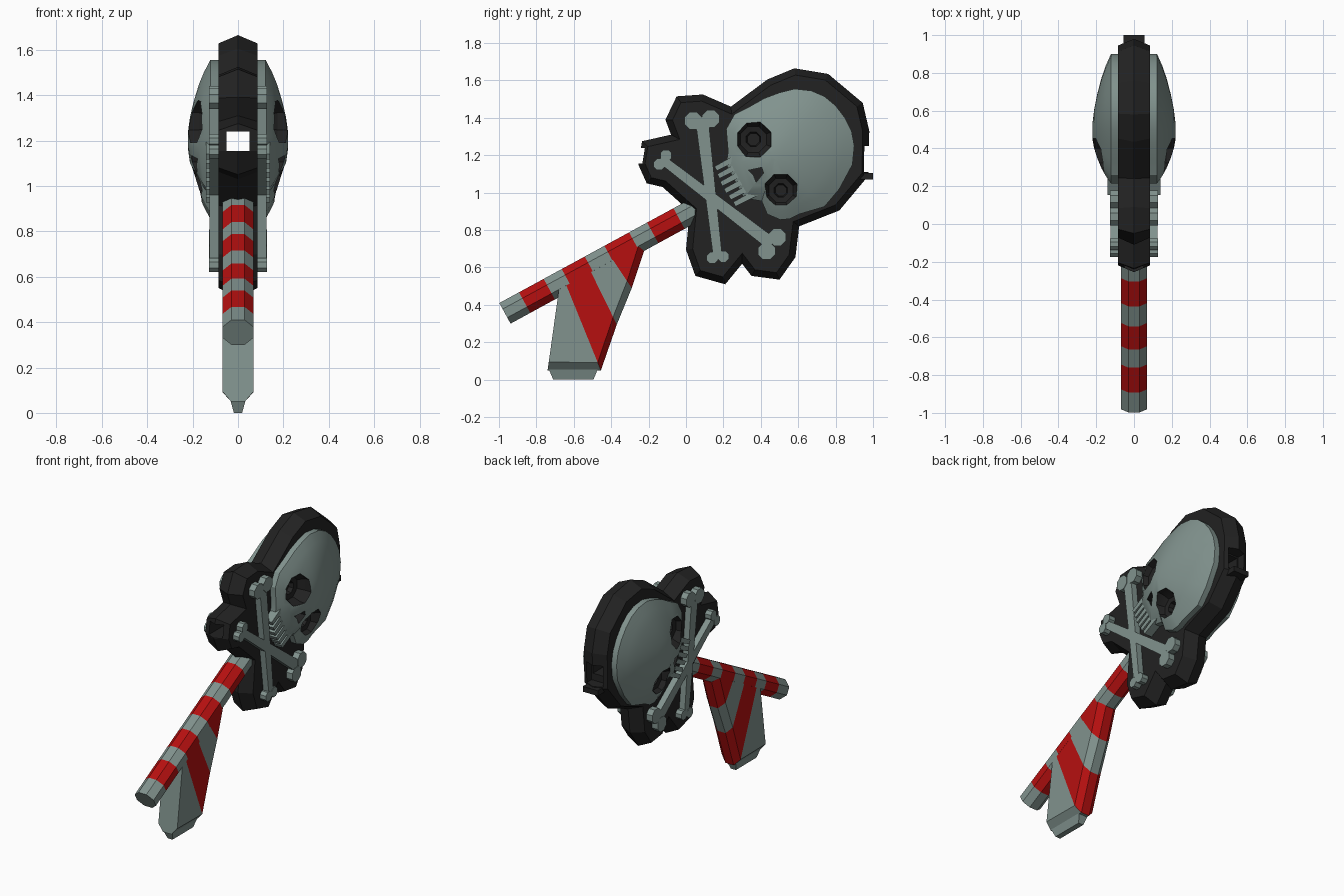
import bpy, bmesh, math
from mathutils import Vector

cube = bpy.data.objects.get("Cube")
if cube:
    bpy.data.objects.remove(cube, do_unlink=True)


def material(name, rgb):
    m = bpy.data.materials.new(name)
    m.use_nodes = True
    m.diffuse_color = (*rgb, 1)
    m.node_tree.nodes["Principled BSDF"].inputs["Base Color"].default_value = (*rgb, 1)
    return m


bone_grey = material("bone grey", (0.22, 0.29, 0.27))
black = material("black", (0.016, 0.016, 0.016))
red = material("red", (0.47, 0.005, 0.005))


def loft(bm, rings, mats=None, cap=0):
    """Skin a row of equal-sized point rings and close both ends."""
    vs = [[bm.verts.new(p) for p in r] for r in rings]
    n = len(vs[0])
    for k in range(len(vs) - 1):
        for i in range(n):
            j = (i + 1) % n
            f = bm.faces.new((vs[k][i], vs[k][j], vs[k + 1][j], vs[k + 1][i]))
            f.material_index = mats[k] if mats else cap
    for k, end in ((0, vs[0][::-1]), (-1, vs[-1])):
        bm.faces.new(end).material_index = mats[k] if mats else cap


def side(points, x):
    return [(x, p[0], p[1]) for p in points]


def ngon(c, r, n=8, turn=0.5):
    return [(c[0] + r * math.cos((i + turn) * math.tau / n),
             c[1] + r * math.sin((i + turn) * math.tau / n)) for i in range(n)]


def offset(points, d):
    """Mitred inward offset of a clockwise outline."""
    out = []
    for i, p in enumerate(points):
        p, a, b = Vector(p), Vector(points[i - 1]), Vector(points[(i + 1) % len(points)])
        d1, d2 = (p - a).normalized(), (b - p).normalized()
        n1, n2 = Vector((d1.y, -d1.x)), Vector((d2.y, -d2.x))
        out.append(p + (n1 + n2) * d / max(1 + n1.dot(n2), 0.4))
    return out


def finish(name, bm, mats, mirror=False):
    bmesh.ops.recalc_face_normals(bm, faces=bm.faces)
    me = bpy.data.meshes.new(name)
    bm.to_mesh(me)
    bm.free()
    ob = bpy.data.objects.new(name, me)
    bpy.context.collection.objects.link(ob)
    for m in mats:
        me.materials.append(m)
    if mirror:
        ob.modifiers.new("Mirror", "MIRROR").use_mirror_merge = False
    return ob


def cut(ob, cutter):
    mod = ob.modifiers.new("Cut", "BOOLEAN")
    mod.operation, mod.solver, mod.object = "DIFFERENCE", "EXACT", cutter
    bpy.context.view_layer.objects.active = ob
    bpy.ops.object.modifier_apply(modifier=mod.name)
    bpy.data.objects.remove(cutter, do_unlink=True)


def box(bm, x, y, z):
    loft(bm, [[(sx * x, y[0], zz) for sx, zz in ((-1, z[0]), (1, z[0]), (1, z[1]), (-1, z[1]))],
              [(sx * x, y[1], zz) for sx, zz in ((-1, z[0]), (1, z[0]), (1, z[1]), (-1, z[1]))]])


# Black backing plate with a ridged rim and a channel running through it
outline = [(-.05, 1.515), (.09, 1.525), (.24, 1.46), (.435, 1.605), (.58, 1.665),
           (.76, 1.635), (.945, 1.48), (.98, 1.33), (.975, 1.09), (.82, .905),
           (.605, .82), (.585, .655), (.5, .535), (.35, .555), (.3, .62), (.21, .51),
           (.05, .555), (0, .695), (.02, .9), (-.125, 1.03), (-.21, 1.05),
           (-.255, 1.15), (-.235, 1.275), (-.08, 1.31), (-.11, 1.39)]
inner = offset(outline, .035)
bm = bmesh.new()
loft(bm, [side(inner, -.085), side(outline, 0), side(inner, .085)])
plate = finish("backing_plate", bm, [black])
for x, y, z in ((.05, (-.5, 1.2), (1.155, 1.24)), (.06, (.9, 1.2), (1.11, 1.25))):
    bm = bmesh.new()
    box(bm, x, y, z)
    cut(plate, finish("channel_cutter", bm, [black]))

bm = bmesh.new()
box(bm, .055, (.92, 1.0), (1.07, 1.105))
finish("rear_ledge", bm, [black])

# Skull: outline shrunk towards the brow in rising rings
skull_line = [(.58, 1.555), (.67, 1.545), (.74, 1.515), (.8, 1.465), (.85, 1.4),
              (.885, 1.33), (.9, 1.25), (.89, 1.15), (.82, 1.02), (.74, .925),
              (.605, .885), (.555, .86), (.505, .855), (.435, .885), (.405, .955),
              (.31, .97), (.215, 1.15), (.225, 1.22), (.215, 1.34), (.26, 1.42),
              (.34, 1.46), (.42, 1.505), (.5, 1.535)]
brow = Vector((.48, 1.2))
dome = ((1, .08), (1, .122), (.85, .15), (.7, .172), (.5, .194), (.3, .211), (.1, .221))
bm = bmesh.new()
loft(bm, [side([brow.lerp(Vector(p), s) for p in skull_line], x) for s, x in dome])
skull = finish("skull", bm, [bone_grey, black])

# Eye sockets and nose, cut with black walls
bm = bmesh.new()
for centre, k in (((.36, 1.285), 1), ((.507, 1.012), .92)):
    steps = ((.095, .035), (.125, .042), (.13, .075), (.175, .1), (.3, .105))
    loft(bm, [side(ngon(centre, r * k), x) for x, r in steps], cap=1)
nose = [(.335, 1.12), (.405, 1.135), (.415, 1.105), (.375, 1.055), (.36, 1.095)]
loft(bm, [side(nose, x) for x in (.14, .3)], cap=1)
cut(skull, finish("socket_cutter", bm, [bone_grey, black]))
skull.modifiers.new("Mirror", "MIRROR").use_mirror_merge = False

# Teeth along the upper jaw
up, across, face = Vector((.885, .466)), Vector((.466, -.885)), Vector((.43, 1.15))
bm = bmesh.new()
for i in range(6):
    mid = face + across * (i - 2.5) * .043
    tip = -.265 + .006 * abs(i - 2.5)
    tooth = [mid + up * t + across * w
             for t, w in ((tip, -.013), (tip, .013), (-.12, .017), (-.12, -.017))]
    loft(bm, [side(tooth, .08), side(tooth, .14)])
finish("teeth", bm, [bone_grey], True)

# Crossed bones, each tapering from a big end to a small one
for name, big, small in (("upright_bone", (.085, 1.39), (.17, .655)),
                         ("slanted_bone", (.46, .725), (-.125, 1.175))):
    a, b = Vector(big), Vector(small)
    along = (b - a).normalized()
    wide = Vector((-along.y, along.x))
    bm = bmesh.new()
    shaft = [a + wide * .035, a - wide * .035, b - wide * .024, b + wide * .024]
    loft(bm, [side(shaft, .08), side(shaft, .125)])
    for end, gap, r in ((a, .047, .05), (b, .03, .033)):
        for s in (-1, 1):
            knob = ngon(end + wide * gap * s, r)
            loft(bm, [side(knob, .08), side(knob, .128)])
    finish(name, bm, [bone_grey], True)

# Striped eight-sided rod
start, run = Vector((0, -.968, .355)), Vector((0, .878, .478))
normal = Vector((0, -run.z, run.y))
stations = (0, .12, .27, .38, .52, .64, .79, .9, 1.06, 1.16)
bm = bmesh.new()
loft(bm, [[start + run * s + Vector((x, 0, 0)) * 1.1 + normal * n for x, n in ngon((0, 0), .068)]
          for s in stations], [k % 2 for k in range(len(stations) - 1)])
rod = finish("striped_rod", bm, [bone_grey, red])

# Striped fin under the rod, with a chamfered lower edge
ribs = (((-.675, .515), (-.74, .05)), ((-.65, .53), (-.455, .05)), ((-.52, .6), (-.37, .295)),
        ((-.405, .662), (-.29, .49)), ((-.265, .738), (-.225, .686)))
rings = []
for top, low in ribs:
    top, low = Vector(top), Vector(low)
    mid = low + (top - low).normalized() * .045
    rings.append([(s * x, *p) for s, row in ((1, ((.069, top), (.069, mid), (.03, low))),
                                             (-1, ((.03, low), (.069, mid), (.069, top))))
                  for x, p in row])
bm = bmesh.new()
loft(bm, rings, [k % 2 for k in range(4)])
finish("striped_fin", bm, [bone_grey, red])

# Narrow foot below the fin
bm = bmesh.new()
loft(bm, [[(-x, y0, z), (x, y0, z), (x, y1, z), (-x, y1, z)]
          for x, y0, y1, z in ((.018, -.71, -.495, 0), (.035, -.735, -.47, .06))])
finish("fin_foot", bm, [bone_grey])

# Soft shading on the skull only
bpy.ops.object.select_all(action="DESELECT")
skull.select_set(True)
bpy.context.view_layer.objects.active = skull
bpy.ops.object.shade_smooth_by_angle(angle=math.radians(25))
